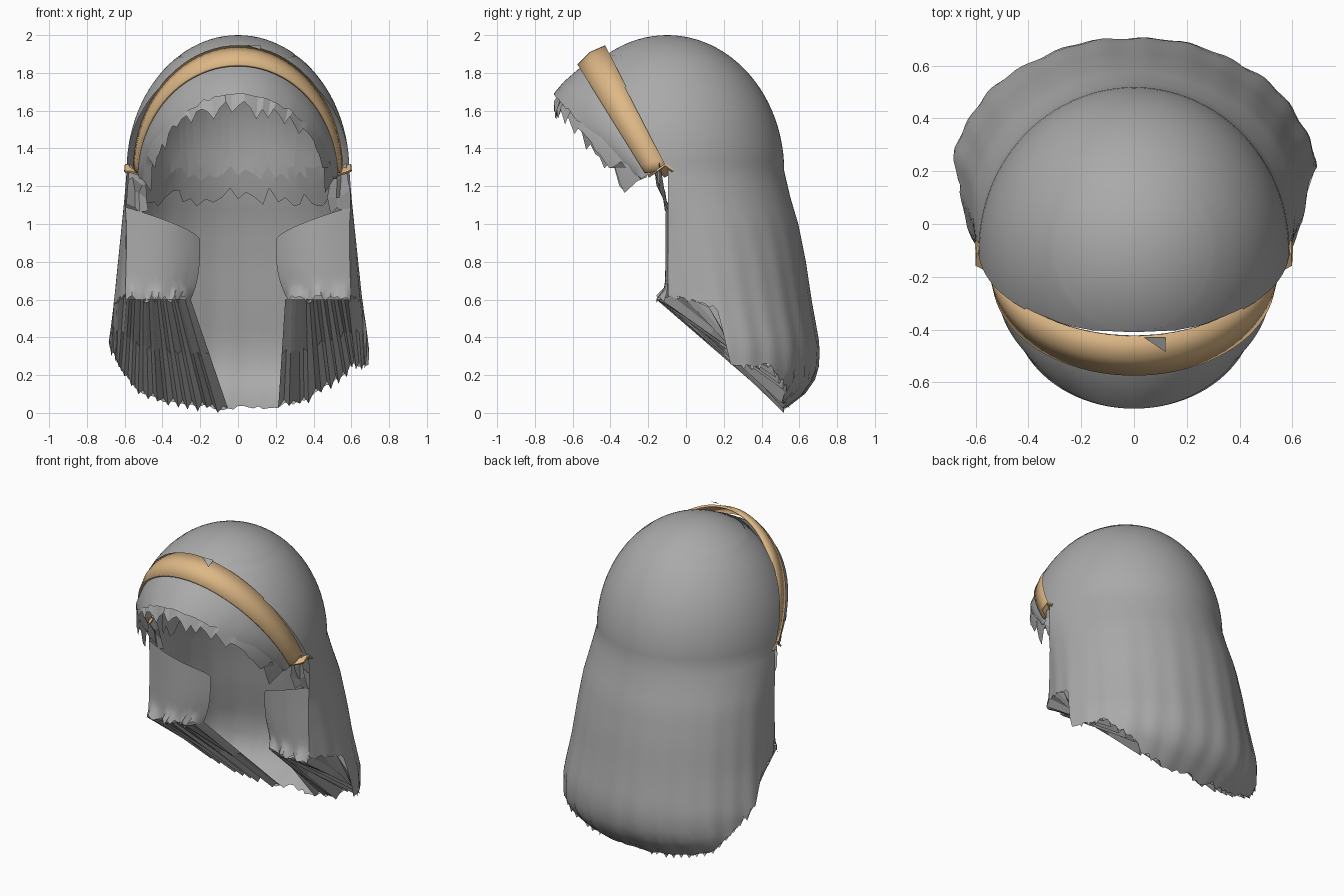
import bpy, bmesh, math, random
from mathutils import Vector

random.seed(4)
if "Cube" in bpy.data.objects:
    bpy.data.objects.remove(bpy.data.objects["Cube"])


def material(name, rgb):
    m = bpy.data.materials.new(name)
    m.use_nodes = True
    m.diffuse_color = (*rgb, 1)
    m.node_tree.nodes["Principled BSDF"].inputs["Base Color"].default_value = (*rgb, 1)
    return m


GREY = material("hair grey", (0.4, 0.4, 0.4))
TAN = material("band tan", (0.73, 0.48, 0.24))


def jag(amount):
    return random.uniform(-amount, amount)


def interp(table, t):
    """Linear lookup in rows of (key, values...), keys rising."""
    if t <= table[0][0]:
        return table[0][1:]
    for a, b in zip(table, table[1:]):
        if t <= b[0]:
            k = (t - a[0]) / (b[0] - a[0])
            return [p + (q - p) * k for p, q in zip(a[1:], b[1:])]
    return table[-1][1:]


def grid(name, nu, nv, fn, mat, smooth=60, thickness=0):
    """Sheet of quads from fn(i, j), with optional thickness."""
    bm = bmesh.new()
    rows = [[bm.verts.new(fn(i, j)) for i in range(nu + 1)] for j in range(nv + 1)]
    for a, b in zip(rows, rows[1:]):
        for i in range(nu):
            bm.faces.new((a[i], a[i + 1], b[i + 1], b[i]))
    bmesh.ops.remove_doubles(bm, verts=bm.verts, dist=0.0005)
    bmesh.ops.recalc_face_normals(bm, faces=bm.faces)
    me = bpy.data.meshes.new(name)
    bm.to_mesh(me)
    bm.free()
    me.materials.append(mat)
    ob = bpy.data.objects.new(name, me)
    bpy.context.collection.objects.link(ob)
    if thickness:
        mod = ob.modifiers.new("thickness", "SOLIDIFY")
        mod.thickness = thickness
        mod.offset = 0
    if smooth:
        bpy.ops.object.select_all(action="DESELECT")
        ob.select_set(True)
        bpy.context.view_layer.objects.active = ob
        bpy.ops.object.shade_smooth_by_angle(angle=math.radians(smooth))


# Horizontal sections of the long hair: height, half width, front y, back y
BROW, RISE = 1.28, 0.72
LOWER = [(0, .6, -.3, .5), (.1, .66, -.3, .63), (.2, .69, -.33, .7), (.35, .69, -.35, .71),
         (.6, .655, -.4, .665), (.8, .635, -.43, .635), (1, .615, -.48, .595),
         (1.15, .6, -.6, .55), (BROW, .59, -.72, .52)]
# Hem height against sine of the angle round the head, for each side
LIP_LEFT = [(-.4, .6), (.05, .55), (.18, .23), (.53, .24), (.72, .15), (.86, .05), (1, .01)]
LIP_RIGHT = [(-.4, .6), (.02, .55), (.15, .38), (.5, .22), (.72, .07), (.88, .04), (1, .01)]


def section(z):
    if z < BROW:
        return interp(LOWER, z)
    s = math.sqrt(max(0, 1 - ((z - BROW) / RISE) ** 2))
    return .59 * s, -.1 - .62 * s, -.1 + .62 * s


def angle(f, z):
    w, front, back = section(z)
    depth = max((back - front) / 2, 1e-5)
    limit = -.095 - max(0, z - BROW) * .515
    low = math.asin(max(-1, min(1, (limit - (front + back) / 2) / depth)))
    return low + (math.pi - 2 * low) * f


def hair_point(f, z, inset=0):
    w, front, back = section(z)
    a = angle(f, z)
    fall = max(0, min(1, (1.2 - z) / 1.1))
    k = 1 - inset + fall * (.007 * math.sin(a * 26) + .006 * math.sin(a * 11))
    mid = (front + back) / 2
    return Vector((w * k * math.cos(a), mid + (back - front) / 2 * k * math.sin(a), z))


# Long outer hair, from the crown down to a ragged hem
COLS, DOME, FALL = 96, 24, 18
hem = [interp(LIP_LEFT if i < COLS / 2 else LIP_RIGHT, math.sin(angle(i / COLS, .6)))[0]
       + abs(jag(.03)) for i in range(COLS + 1)]


def outer_hair(i, j):
    if j <= DOME:
        z = BROW + RISE * math.cos(math.pi / 2 * j / DOME)
    else:
        z = BROW + (hem[i] - BROW) * (j - DOME) / FALL
    return hair_point(i / COLS, z)


grid("outer_hair", COLS, DOME + FALL, outer_hair, GREY)

# Inner cap lining the crown, with a ragged lower edge
cap_hem = [1.14 + jag(.05) for i in range(41)]


def inner_cap(i, j):
    z = 1.9 + (cap_hem[i] - 1.9) * j / 12
    p = hair_point(i / 40, z, .15)
    p.y += .01
    return p


grid("inner_cap", 40, 12, inner_cap, GREY, smooth=5)


# Front curtains, pleated undersides and wisps by the ears
def curtain_point(u, v, side, ragged=0):
    top, bottom = .92 + .17 * u ** .7, .6 + ragged
    z = bottom + (top - bottom) * v
    edge = hair_point(0, z)
    x0 = .2 + .05 * (1 - v) ** 3
    y = edge.y + .09 * (1 - u) ** 3 - .02 * math.sin(math.pi * u)
    y -= .05 * max(0, 1 - v * 8) * abs(math.sin(u * 9))
    return Vector((side * (x0 + (edge.x - x0) * u), y, z))


def add_side(side, word, last):
    rag = [jag(.025) for i in range(21)]
    grid(word + "_front_curtain", 20, 10,
         lambda i, j: curtain_point(i / 20, j / 10, side, rag[i]), GREY)

    first = 16

    def hem_point(n):
        n = n if side > 0 else COLS - n
        return hair_point(n / COLS, hem[n])

    # Runs from the curtain and the side hem down to the back hem
    def pleat(i, j):
        u = 1 - i / (last - first)
        if u < .78:
            top = curtain_point(u / .78, 0, side)
        else:
            top = hem_point(round((u - .78) / .22 * first))
        p = top.lerp(hem_point(first + i), j / 2)
        p.z += (.022 if i % 2 else -.022) * j / 2 * (i not in (0, last - first))
        p.z = max(p.z, 0)
        return p

    grid(word + "_pleated_underside", last - first, 2, pleat, GREY, smooth=0)

    def wisp(i, j):
        return (side * (.48 + .035 * i + jag(.012)), -.11 - .015 * j + jag(.02),
                1.07 + .07 * j + .01 * i + jag(.02))

    grid(word + "_ear_wisp", 3, 3, wisp, GREY, smooth=0)

    # Pinched end of the headband
    def tail(i, j):
        return (side * (.515 + .028 * i), -.2 + .045 * j + .015 * i,
                1.255 + .03 * (j % 2) + .008 * i + jag(.006))

    grid(word + "_band_end", 3, 2, tail, TAN, smooth=0, thickness=.012)


add_side(1, "left", 40)
add_side(-1, "right", 46)


# Arched strips over the brow: each edge is x radius, y base, y reach, z base, z rise
def arch(edge, t, extra=0):
    r, y0, dy, z0, dz = edge
    c = math.cos(t)
    return Vector((r * math.sin(t), y0 - dy * c, z0 + dz * c + extra))


def arched_strip(name, edges, n, mat, ragged=0, thickness=0, smooth=50):
    rag = [jag(ragged) for i in range(n + 1)]
    end = len(edges) - 1

    def point(i, j):
        t = math.pi * (i / n - .5) * .99
        return arch(edges[j], t, rag[i] if j == end else 0)

    grid(name, n, end, point, mat, smooth, thickness)


arched_strip("headband", [(.55, -.09, .335, 1.28, .66), (.545, -.15, .355, 1.27, .635),
                          (.53, -.21, .36, 1.26, .58)], 40, TAN, thickness=.014)
arched_strip("upper_fringe", [(.53, -.12, .32, 1.27, .625), (.53, -.2, .37, 1.25, .57),
                              (.52, -.23, .42, 1.23, .52), (.485, -.24, .46, 1.22, .46)],
             48, GREY, ragged=.012)
arched_strip("lower_fringe", [(.515, -.2, .36, 1.24, .55), (.5, -.25, .41, 1.22, .49),
                              (.46, -.32, .38, 1.2, .41)], 44, GREY, ragged=.05, smooth=20)

# Small notch on the band
grid("band_notch", 1, 1, lambda i, j: (.04 + .08 * i, -.431 - .055 * i * j,
     1.948 - .026 * i * j), GREY, smooth=0)
